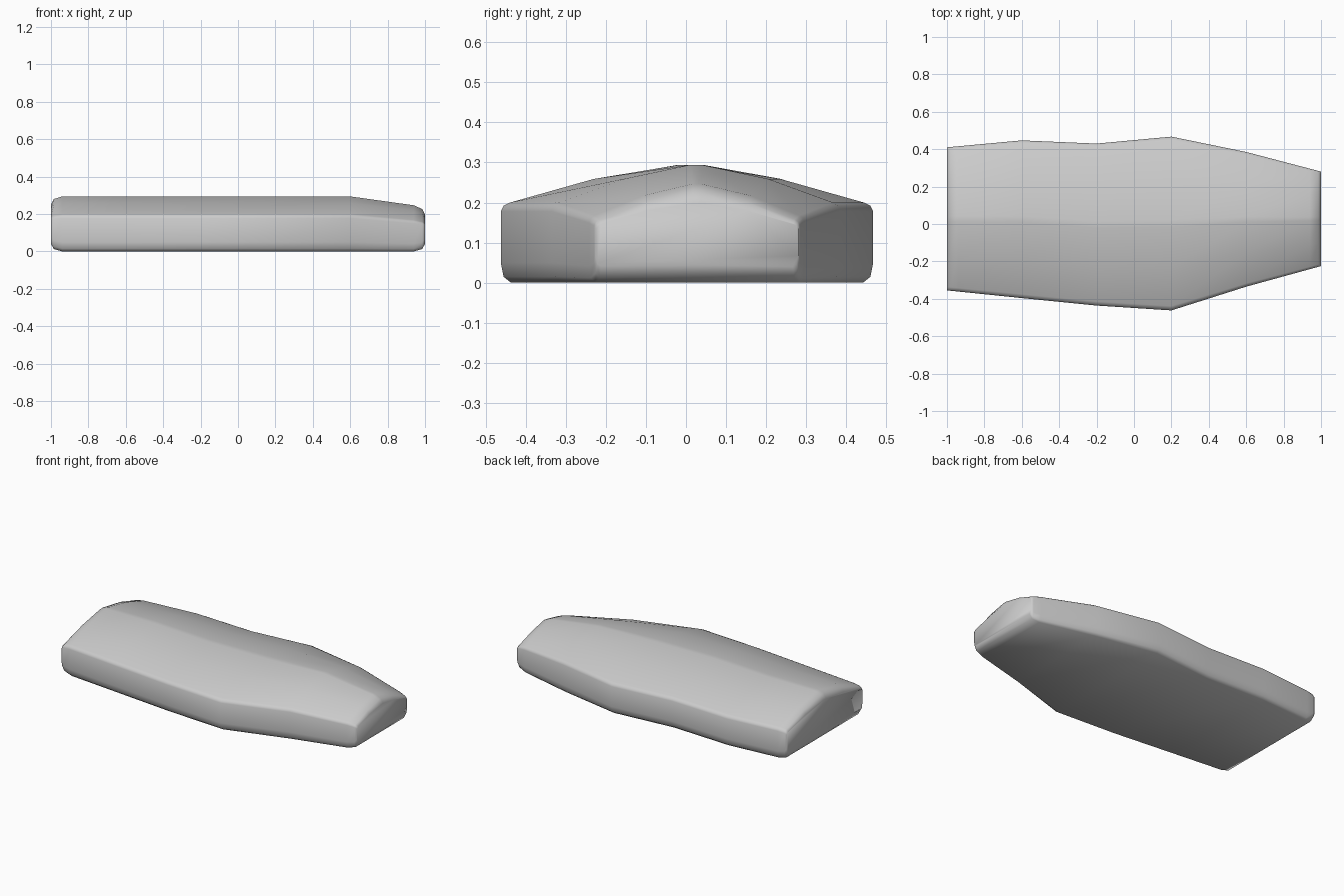
import bpy, bmesh

if "Cube" in bpy.data.objects:
    bpy.data.objects.remove(bpy.data.objects["Cube"])

# Outline stations: x, low y, high y, height scale
STATIONS = [(-1, -0.355, 0.41, 1), (-0.6, -0.396, 0.447, 1), (-0.2, -0.436, 0.43, 1),
            (0.2, -0.462, 0.467, 1), (0.6, -0.335, 0.385, 1), (1, -0.225, 0.28, 0.81)]

# Half cross-section: fraction of half width, height (top centre to bottom)
HALF = [(0.04, 0.294), (0.5, 0.259), (0.95, 0.2), (0.985, 0.192), (1, 0.178),
        (1, 0.05), (0.985, 0.015), (0.945, 0)]
SECTION = HALF + [(-t, z) for t, z in reversed(HALF)]

# Rounded ends: x, bottom lift, top drop
SLICES = [(-1, 0.04, 0.045), (-0.985, 0.013, 0.014), (-0.94, 0, 0), (-0.6, 0, 0), (-0.2, 0, 0),
          (0.2, 0, 0), (0.6, 0, 0), (0.94, 0, 0), (0.985, 0.013, 0.014), (1, 0.04, 0.04)]


def station(x):
    for a, b in zip(STATIONS, STATIONS[1:]):
        if x <= b[0]:
            f = (x - a[0]) / (b[0] - a[0])
            return [p + (q - p) * f for p, q in zip(a, b)][1:]


bm = bmesh.new()
rings = []
for x, lift, drop in SLICES:
    lo, hi, s = station(x)
    mid, half = (lo + hi) / 2, (hi - lo) / 2
    top = 0.294 * s
    squash = (top - lift - drop) / top
    rings.append([bm.verts.new((x, mid + t * half, lift + z * s * squash)) for t, z in SECTION])

# Skin between slices, then close the two ends
n = len(SECTION)
for a, b in zip(rings, rings[1:]):
    for i in range(n):
        j = (i + 1) % n
        bm.faces.new((a[i], a[j], b[j], b[i]))
bm.faces.new(rings[0])
bm.faces.new(rings[-1])
bmesh.ops.recalc_face_normals(bm, faces=bm.faces)
for f in bm.faces:
    f.smooth = True

mesh = bpy.data.meshes.new("rounded_slab")
bm.to_mesh(mesh)
bm.free()
slab = bpy.data.objects.new("rounded_slab", mesh)
bpy.context.collection.objects.link(slab)
